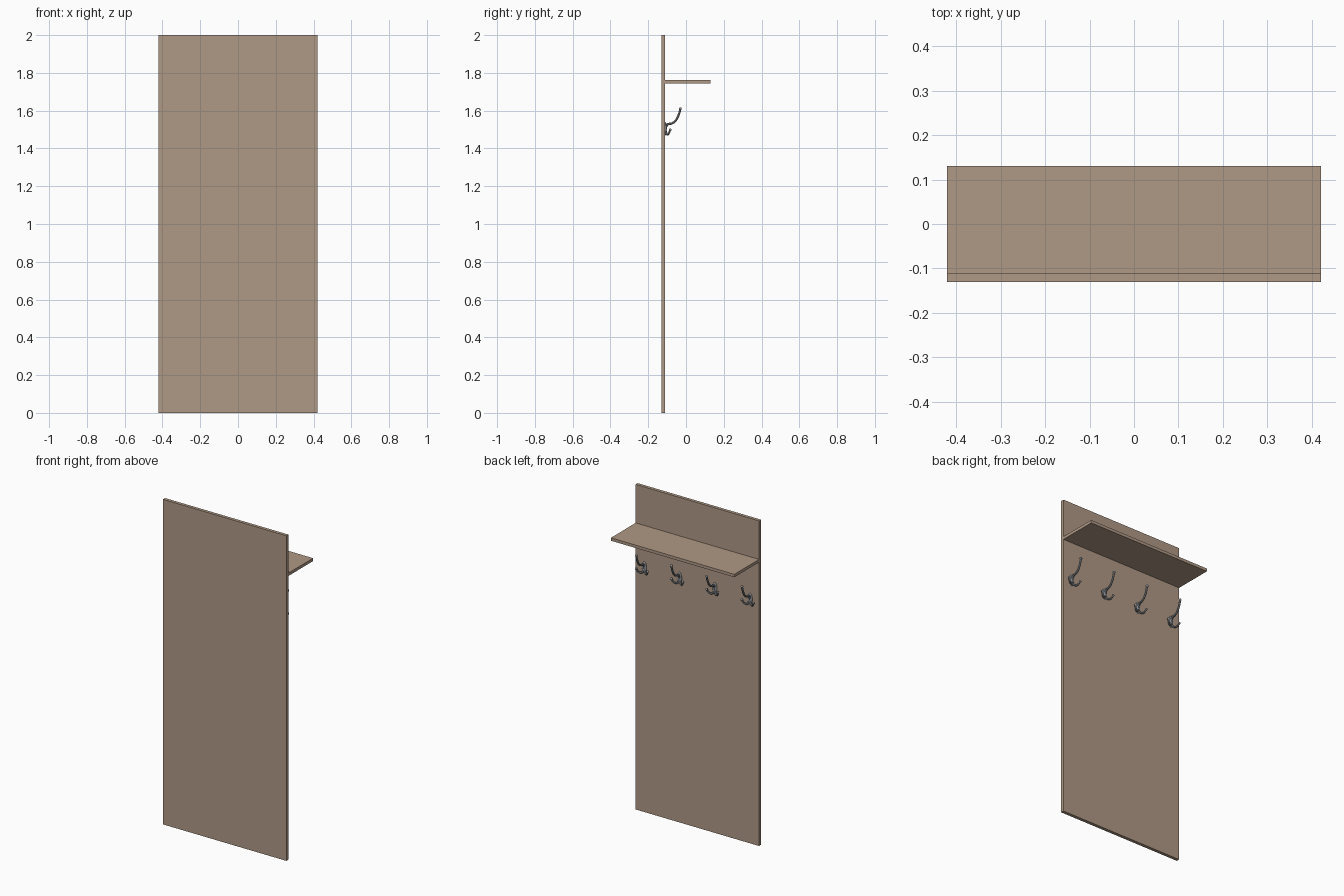
import bpy
import bmesh
from mathutils import Vector

if "Cube" in bpy.data.objects:
    bpy.data.objects.remove(bpy.data.objects["Cube"])


def make_material(name, color, metallic=0.0):
    mat = bpy.data.materials.new(name)
    mat.use_nodes = True
    mat.diffuse_color = (*color, 1)
    shader = next(n for n in mat.node_tree.nodes if n.type == "BSDF_PRINCIPLED")
    shader.inputs["Base Color"].default_value = (*color, 1)
    return mat


WOOD = make_material("light brown wood", (0.43, 0.32, 0.235))
METAL = make_material("grey metal", (0.27, 0.28, 0.30))


def add_board(name, low, high):
    low, high = Vector(low), Vector(high)
    bpy.ops.mesh.primitive_cube_add(size=1, location=(low + high) / 2)
    board = bpy.context.object
    board.name = name
    board.scale = high - low
    bpy.ops.object.transform_apply(location=False, rotation=False, scale=True)
    board.data.materials.append(WOOD)


def add_rod(name, points, radii, x):
    """Round rod swept along a smooth path, as a mesh."""
    curve = bpy.data.curves.new(name, "CURVE")
    curve.dimensions = "3D"
    curve.bevel_depth = 1
    curve.bevel_resolution = 3
    curve.use_fill_caps = True
    spline = curve.splines.new("NURBS")
    spline.points.add(len(points) - 1)
    spline.use_endpoint_u = True
    spline.order_u = 3
    spline.resolution_u = 6
    for point, co, radius in zip(spline.points, points, radii):
        point.co = (*co, 1)
        point.radius = radius
    rod = bpy.data.objects.new(name, curve)
    bpy.context.collection.objects.link(rod)
    rod.location.x = x
    bpy.ops.object.select_all(action="DESELECT")
    rod.select_set(True)
    bpy.context.view_layer.objects.active = rod
    bpy.ops.object.convert(target="MESH")
    finish_metal(bpy.context.object)


def add_ball(name, center, scale):
    bpy.ops.mesh.primitive_uv_sphere_add(segments=16, ring_count=10, radius=1, location=center)
    ball = bpy.context.object
    ball.name = name
    ball.scale = scale
    finish_metal(ball)


def finish_metal(obj):
    obj.data.materials.clear()
    obj.data.materials.append(METAL)
    bpy.ops.object.shade_smooth_by_angle()


# Wall panel and shelf
add_board("back_panel", (-0.42, -0.13, 0), (0.42, -0.11, 2))
add_board("shelf", (-0.42, -0.11, 1.745), (0.42, 0.13, 1.763))

# Row of four coat hooks, each with one tall arm and two low prongs
for i in range(4):
    x = -0.36 + 0.24 * i
    n = i + 1
    # Rounded mounting plate
    add_ball(f"hook_plate_{n}", (x, -0.11, 1.505), (0.015, 0.008, 0.036))
    # Tall arm with a rounded tip
    add_rod(f"hook_arm_{n}",
            [(0, -0.108, 1.5), (0, -0.106, 1.53), (0, -0.07, 1.53),
             (0, -0.04, 1.565), (0, -0.03, 1.608)],
            [0.007, 0.007, 0.006, 0.006, 0.006], x)
    add_ball(f"hook_arm_tip_{n}", (x, -0.03, 1.61), (0.008, 0.007, 0.008))
    # Low prongs curling outward on both sides
    for side, label in ((1, "left"), (-1, "right")):
        add_rod(f"hook_prong_{label}_{n}",
                [(0, -0.108, 1.495), (side * 0.005, -0.104, 1.474),
                 (side * 0.03, -0.092, 1.472), (side * 0.039, -0.084, 1.498)],
                [0.006, 0.006, 0.005, 0.005], x)
        add_ball(f"hook_prong_tip_{label}_{n}",
                 (x + side * 0.039, -0.084, 1.499), (0.007, 0.007, 0.007))
